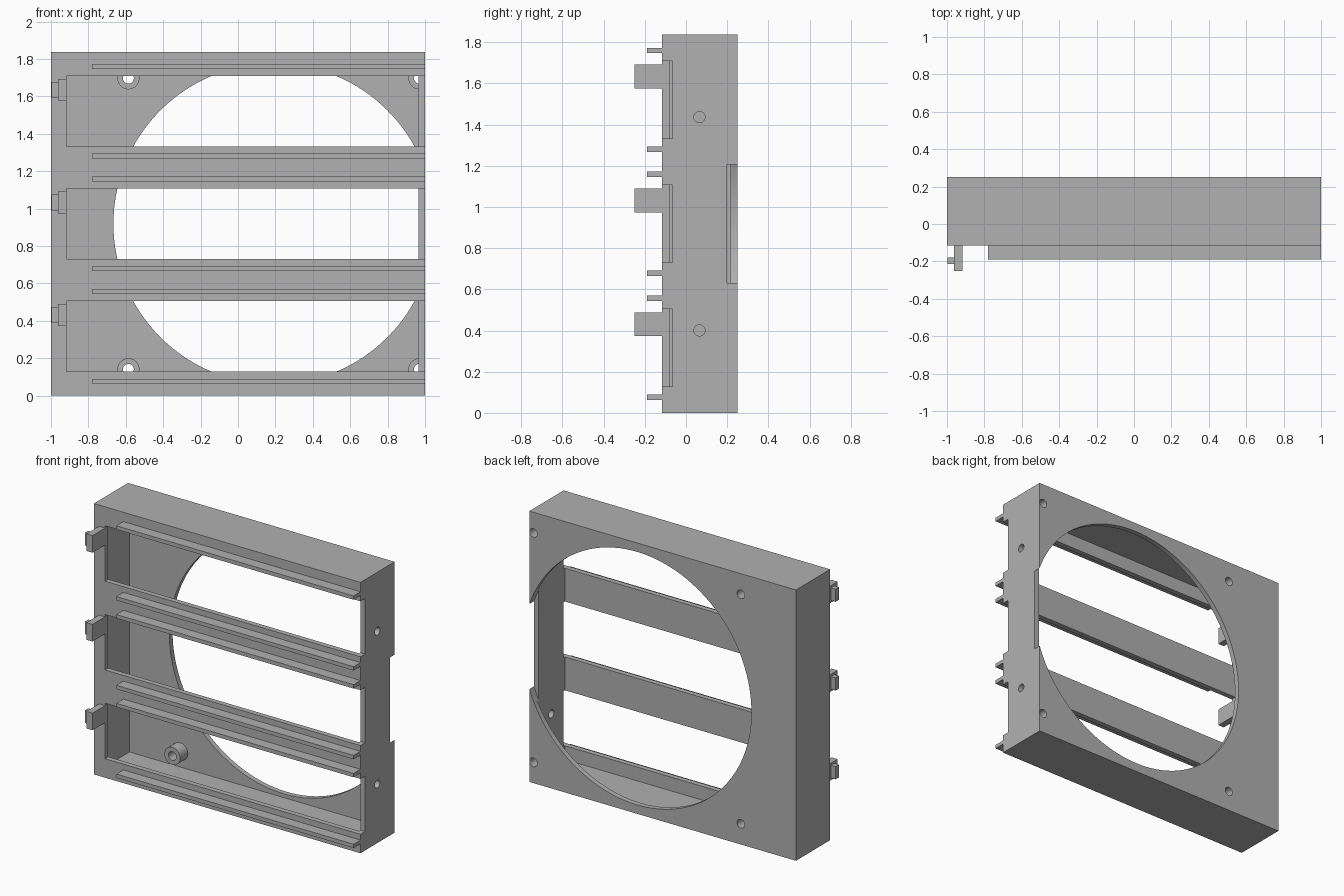
import bpy, bmesh, math
from mathutils import Matrix, Vector

if "Cube" in bpy.data.objects:
    bpy.data.objects.remove(bpy.data.objects["Cube"], do_unlink=True)

# Single plastic colour
grey = bpy.data.materials.new("plain grey")
grey.use_nodes = True
colour = (0.44, 0.44, 0.44, 1)
grey.diffuse_color = colour
grey.node_tree.nodes["Principled BSDF"].inputs["Base Color"].default_value = colour


def finish(name, bm):
    mesh = bpy.data.meshes.new(name)
    bm.to_mesh(mesh)
    bm.free()
    mesh.materials.append(grey)
    ob = bpy.data.objects.new(name, mesh)
    bpy.context.collection.objects.link(ob)
    return ob


def box(name, x, y, z):
    bm = bmesh.new()
    lo, hi = Vector((x[0], y[0], z[0])), Vector((x[1], y[1], z[1]))
    size = Matrix.Diagonal((*(hi - lo), 1))
    bmesh.ops.create_cube(bm, size=1, matrix=Matrix.Translation((lo + hi) / 2) @ size)
    return finish(name, bm)


def rod(name, centre, radius, length, axis, sides=48):
    turn = Matrix.Rotation(math.pi / 2, 4, "X" if axis == "Y" else "Y")
    bm = bmesh.new()
    bmesh.ops.create_cone(bm, cap_ends=True, segments=sides, radius1=radius, radius2=radius,
                          depth=length, matrix=Matrix.Translation(centre) @ turn)
    return finish(name, bm)


def activate(ob):
    bpy.ops.object.select_all(action="DESELECT")
    ob.select_set(True)
    bpy.context.view_layer.objects.active = ob


def cut(ob, *cutters):
    activate(ob)
    for cutter in cutters:
        mod = ob.modifiers.new("cut", "BOOLEAN")
        mod.operation, mod.solver, mod.object = "DIFFERENCE", "EXACT", cutter
        bpy.ops.object.modifier_apply(modifier=mod.name)
        bpy.data.objects.remove(cutter, do_unlink=True)
    activate(ob)
    bpy.ops.object.shade_smooth_by_angle(angle=math.radians(30))


FRONT, BACK, TOP, WALL = -0.116, 0.25, 1.837, 0.035
MID = TOP / 2
PITCH = 0.602          # spacing of the three bays
FAN_X, FAN_R = 0.192, 0.858
SCREW = 0.778          # screw offset from the fan centre
bays = [MID + i * PITCH for i in (-1, 0, 1)]
screws = [(FAN_X + sx * SCREW, MID + sz * SCREW) for sx in (-1, 1) for sz in (-1, 1)]

# Hollow frame with three front windows and a large round opening
frame = box("frame", (-1, 1), (FRONT, BACK), (0, TOP))
cutters = [box("cavity", (-1 + WALL, 1 - WALL), (FRONT + WALL, BACK - WALL), (WALL, TOP - WALL)),
           rod("fan_opening", (FAN_X, 0.3, MID), FAN_R, 0.2, "Y", 128)]
for z in bays:
    cutters.append(box("window", (-0.917, 1.1), (-0.3, FRONT + 0.05), (z - 0.188, z + 0.188)))
for x, z in screws:
    cutters.append(rod("screw_hole", (x, 0.23, z), 0.029, 0.2, "Y"))
for s in (-1, 1):
    cutters.append(rod("side_hole", (1, 0.065, MID + s * 0.518), 0.027, 0.2, "X"))
cut(frame, *cutters)

# Screw bosses inside the back plate, trimmed flush with the side wall
for x, z in screws:
    boss = rod("screw_boss", (x, 0.175, z), 0.059, 0.085, "Y")
    cut(boss, rod("boss_hole", (x, 0.175, z), 0.029, 0.3, "Y"),
        box("trim", (0.99, 1.2), (0, 0.4), (z - 0.2, z + 0.2)))

# Guide rails above and below each window, and a clip beside it
for z in bays:
    for s in (-1, 1):
        r = z + s * 0.24
        box("guide_rail", (-0.78, 1), (-0.19, FRONT), (r - 0.013, r + 0.013))
    c = z + 0.114
    box("clip_arm", (-0.962, -0.917), (-0.25, FRONT + WALL), (c - 0.058, c + 0.058))
    box("clip_catch", (-0.997, -0.962), (-0.215, -0.18), (c - 0.043, c + 0.043))
